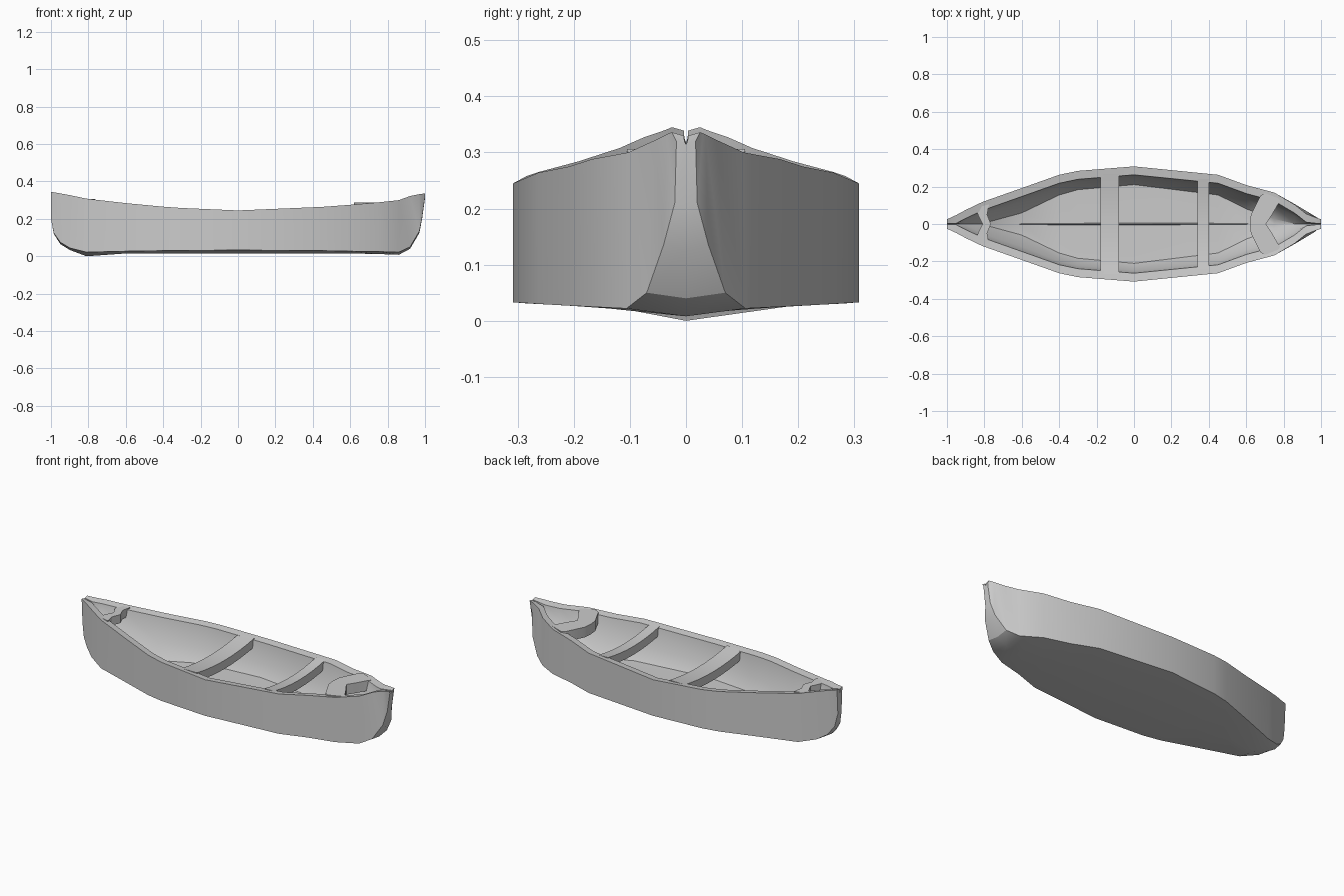
import bpy, bmesh

if "Cube" in bpy.data.objects:
    bpy.data.objects.remove(bpy.data.objects["Cube"])

# x, half width at rim, half width at bilge, rim z, bilge z, keel z
STATIONS = [
    (-1.0, .025, .017, .345, .20, .20),
    (-.985, .032, .026, .342, .125, .12),
    (-.95, .048, .044, .336, .075, .065),
    (-.90, .075, .073, .327, .045, .034),
    (-.81, .118, .116, .308, .022, .0),
    (-.60, .192, .192, .284, .027, .015),
    (-.40, .263, .263, .265, .030, .016),
    (-.30, .284, .284, .258, .031, .016),
    (0.0, .308, .308, .245, .033, .016),
    (.45, .263, .263, .264, .030, .016),
    (.60, .208, .208, .275, .027, .015),
    (.75, .168, .168, .288, .025, .012),
    (.86, .103, .106, .300, .022, .008),
    (.92, .055, .070, .322, .050, .040),
    (.97, .035, .040, .332, .135, .125),
    (.985, .030, .020, .334, .210, .205),
    (1.0, .025, .017, .336, .320, .312),
]


def finish(bm, name, smooth=True):
    bmesh.ops.remove_doubles(bm, verts=bm.verts, dist=1e-5)
    bmesh.ops.recalc_face_normals(bm, faces=bm.faces)
    me = bpy.data.meshes.new(name)
    bm.to_mesh(me)
    bm.free()
    ob = bpy.data.objects.new(name, me)
    bpy.context.collection.objects.link(ob)
    if smooth:
        bpy.ops.object.select_all(action='DESELECT')
        bpy.context.view_layer.objects.active = ob
        ob.select_set(True)
        bpy.ops.object.shade_smooth_by_angle(angle=0.5)
    return ob


def lerp_station(x, col):
    for a, b in zip(STATIONS, STATIONS[1:]):
        if a[0] <= x <= b[0]:
            t = (x - a[0]) / (b[0] - a[0])
            return a[col] + t * (b[col] - a[col])


def loft(bm, rings):
    rows = [[bm.verts.new(p) for p in r] for r in rings]
    n = len(rows[0])
    for a, b in zip(rows, rows[1:]):
        for i in range(n):
            j = (i + 1) % n
            bm.faces.new((a[i], a[j], b[j], b[i]))
    bm.faces.new(rows[0])
    bm.faces.new(rows[-1])


def section(x, w, wb, rim, zb, zk):
    # closed cross-section: outside, rim and hollow inside
    ax = abs(x)
    wi = max(.004, w - .045)
    wf = min(wi * .8, max(.002, w * 1.35 - .2))
    zf = .06 if ax < .7 else min(.06 + (ax - .7) * .95, rim - .022)
    zf = min(max(zf, zk + .03), rim - .018)
    half = [(wb, zb), (w, rim), (wi, rim - .006),
            (wi * .7 + wf * .3, zf + (rim - zf) * .35), (wf, zf)]
    pts = [(0, zk)] + half + [(0, zf - .004)]
    pts += [(-y, z) for y, z in reversed(half)]
    return [(x, y, z) for y, z in pts]


# hull
bm = bmesh.new()
loft(bm, [section(*s) for s in STATIONS])
finish(bm, "hull")


# thwarts: gently sagging cross bars
def thwart(name, x0, x1, sag):
    bm = bmesh.new()
    xm = (x0 + x1) / 2
    w, rim = lerp_station(xm, 1) - .03, lerp_station(xm, 3)
    rings = []
    for i in range(9):
        t = i / 4 - 1
        z = rim - .002 - sag * (1 - t * t)
        rings.append([(x0, t * w, z), (x1, t * w, z),
                      (x1, t * w, z - .05), (x0, t * w, z - .05)])
    loft(bm, rings)
    finish(bm, name)


thwart("middle_thwart", -.18, -.08, .025)
thwart("rear_thwart", .34, .40, .025)


# end braces: bowed plates, half outline as pairs of inner and outer points
def brace(name, pairs, z, thick):
    bm = bmesh.new()
    full = [(a, -ya, b, -yb) for a, ya, b, yb in reversed(pairs[1:])] + pairs
    loft(bm, [[(a, ya, z), (b, yb, z), (b, yb, z - thick), (a, ya, z - thick)]
              for a, ya, b, yb in full])
    finish(bm, name)


brace("bow_brace", [(-.765, 0, -.81, 0), (-.785, .05, -.832, .045),
                    (-.775, .105, -.85, .085)], .306, .05)
brace("stern_brace", [(.62, 0, .705, 0), (.625, .05, .735, .045),
                      (.675, .15, .77, .105), (.70, .165, .79, .13)], .288, .06)

# floor keel ridge
bm = bmesh.new()
loft(bm, [[(x, -h, .05), (x, h, .05), (x, 0, .062 + h * .5)]
          for x, h in ((-.7, .003), (-.1, .009), (.1, .009), (.64, .003))])
finish(bm, "keel_ridge", False)
